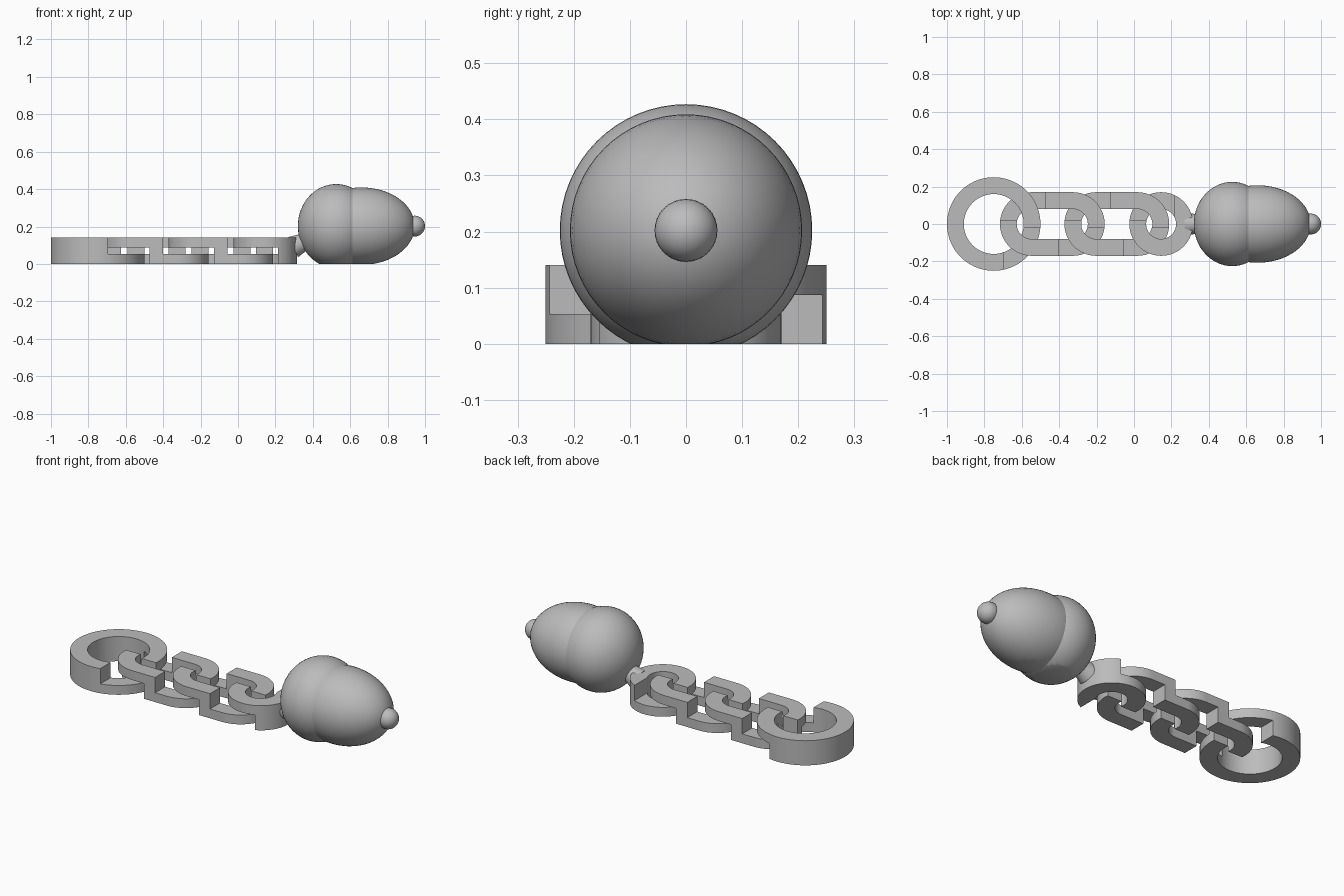
import bpy, bmesh, math
from mathutils import Matrix, Vector

if "Cube" in bpy.data.objects:
    bpy.data.objects.remove(bpy.data.objects["Cube"], do_unlink=True)

HEIGHT, LOW_TOP, HIGH_BASE = 0.14, 0.053, 0.087
PILLAR = 0.02      # half width of the full-height post at a link's end
AXIS_Z = 0.202     # height of the acorn's axis

grey = bpy.data.materials.new("grey")
grey.use_nodes = True
grey.diffuse_color = (0.5, 0.5, 0.5, 1)
grey.node_tree.nodes["Principled BSDF"].inputs["Base Color"].default_value = (0.5, 0.5, 0.5, 1)


def make(name, bm):
    bmesh.ops.recalc_face_normals(bm, faces=bm.faces)
    mesh = bpy.data.meshes.new(name)
    bm.to_mesh(mesh)
    bm.free()
    mesh.materials.append(grey)
    obj = bpy.data.objects.new(name, mesh)
    bpy.context.collection.objects.link(obj)
    return obj


def smooth(obj):
    bpy.ops.object.select_all(action='DESELECT')
    obj.select_set(True)
    bpy.context.view_layer.objects.active = obj
    bpy.ops.object.shade_smooth_by_angle(angle=math.radians(30))


def outline(left, right, radius, n=36):
    # Two half circles, joined by straight sides when the centres differ
    points = []
    for cx, start in ((right, -math.pi / 2), (left, math.pi / 2)):
        for i in range(n + 1):
            a = start + math.pi * i / n
            points.append((cx + radius * math.cos(a), radius * math.sin(a)))
    return points


def add_box(bm, x0, x1, y0, y1, z0, z1):
    size = Vector((x1 - x0, y1 - y0, z1 - z0))
    centre = Vector((x0 + x1, y0 + y1, z0 + z1)) / 2
    bmesh.ops.create_cube(bm, size=1, matrix=Matrix.Translation(centre) @ Matrix.Diagonal(size).to_4x4())


def link(name, left, right, outer, inner, left_cut=None, right_cut=None):
    # Solid loop of constant height
    bm = bmesh.new()
    loops = [[bm.verts.new((x, y, z)) for x, y in outline(left, right, r)]
             for r, z in ((outer, 0), (outer, HEIGHT), (inner, HEIGHT), (inner, 0))]
    count = len(loops[0])
    for k in range(4):
        a, b = loops[k], loops[(k + 1) % 4]
        for i in range(count):
            j = (i + 1) % count
            bm.faces.new((a[i], a[j], b[j], b[i]))
    bmesh.ops.remove_doubles(bm, verts=bm.verts, dist=1e-5)
    obj = make(name, bm)

    # Notches that make each end half low and half high
    cut = bmesh.new()
    low, high = (-0.1, HIGH_BASE), (LOW_TOP, HEIGHT + 0.1)
    if left_cut is not None:
        add_box(cut, -2, left_cut, -1, -PILLAR, *low)
        add_box(cut, -2, left_cut, PILLAR, 1, *high)
    if right_cut is not None:
        add_box(cut, right_cut, 2, -1, -PILLAR, *high)
        add_box(cut, right_cut, 2, PILLAR, 1, *low)
    cutter = make(name + "_cutter", cut)
    cutter.hide_render = True
    mod = obj.modifiers.new("notches", 'BOOLEAN')
    mod.operation, mod.solver, mod.object = 'DIFFERENCE', 'EXACT', cutter
    bpy.context.view_layer.objects.active = obj
    bpy.ops.object.modifier_apply(modifier=mod.name)
    bpy.data.objects.remove(cutter, do_unlink=True)
    smooth(obj)


def ellipsoid(name, x, length, radius, segments=64):
    # Pole axis along x, flattened where it rests on the ground
    bm = bmesh.new()
    place = (Matrix.Translation((x, 0, AXIS_Z)) @ Matrix.Diagonal((length, radius, radius, 1))
             @ Matrix.Rotation(math.pi / 2, 4, 'Y'))
    bmesh.ops.create_uvsphere(bm, u_segments=segments, v_segments=segments // 2, radius=1, matrix=place)
    cut = bmesh.ops.bisect_plane(bm, geom=bm.verts[:] + bm.edges[:] + bm.faces[:],
                                 plane_co=(0, 0, 0), plane_no=(0, 0, 1), clear_inner=True)
    edges = [e for e in cut["geom_cut"] if isinstance(e, bmesh.types.BMEdge)]
    if edges:
        bmesh.ops.contextual_create(bm, geom=edges)
    smooth(make(name, bm))


# Chain
link("key_ring", -0.75, -0.75, 0.25, 0.16, right_cut=-0.695)
for i in range(2):
    mid = -0.437 + 0.345 * i
    link(f"chain_link_{i + 1}", mid - 0.11, mid + 0.11, 0.17, 0.08, mid - 0.035, mid + 0.035)
link("end_link", 0.145, 0.145, 0.17, 0.08, left_cut=0.215)

# Acorn
ellipsoid("acorn_cap", 0.525, 0.205, 0.225)
ellipsoid("acorn_nut", 0.66, 0.285, 0.207)
ellipsoid("acorn_tip", 0.944, 0.056, 0.056, 32)

# Tapered stem leaning from the end link up into the cap
start, end = Vector((0.295, 0, 0.09)), Vector((0.40, 0, 0.14))
axis = end - start
bm = bmesh.new()
bmesh.ops.create_cone(bm, cap_ends=True, segments=32, radius1=0.06, radius2=0.035, depth=axis.length,
                      matrix=Matrix.Translation((start + end) / 2)
                      @ axis.to_track_quat('Z', 'Y').to_matrix().to_4x4())
smooth(make("acorn_stem", bm))
